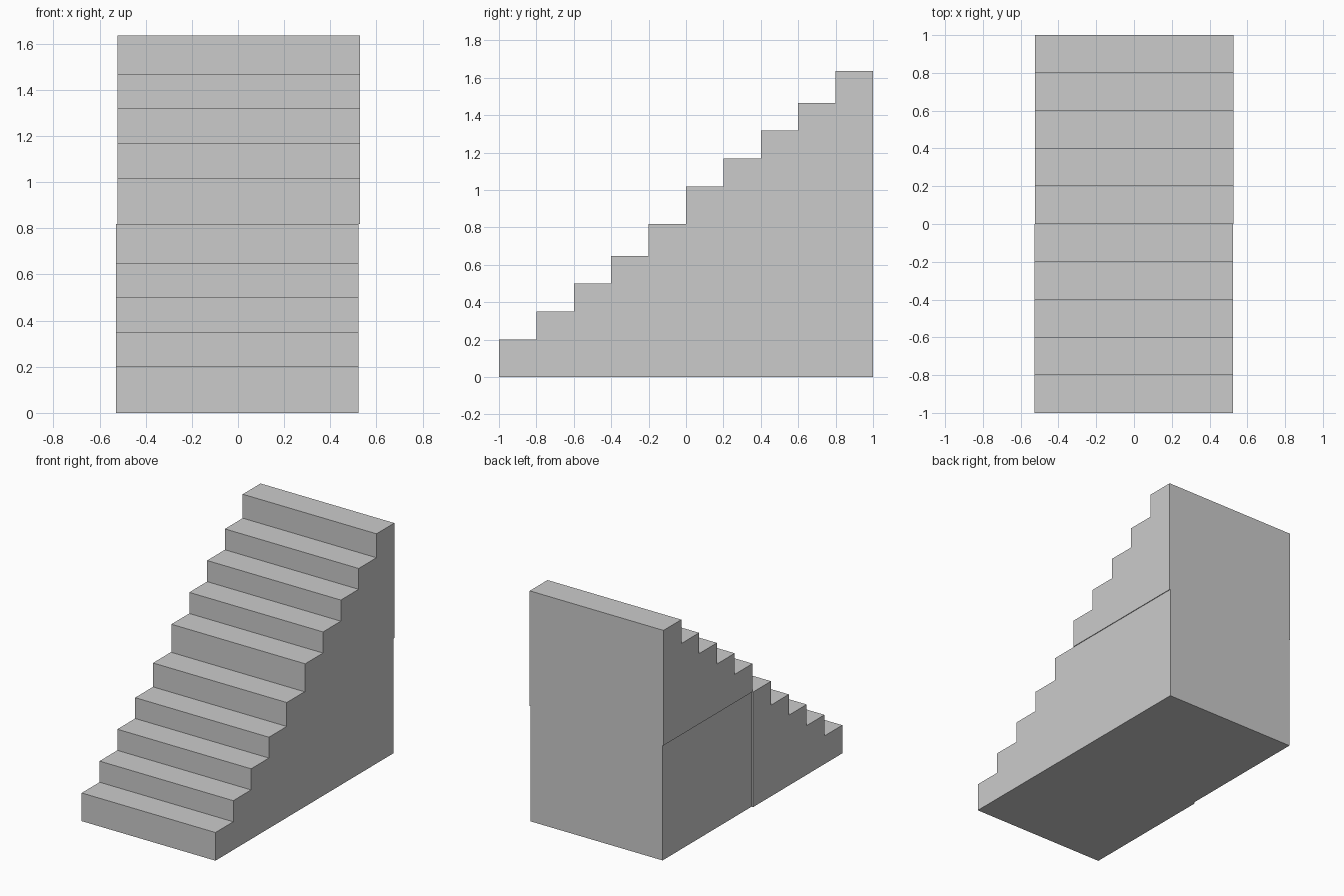
import bpy
import bmesh

if "Cube" in bpy.data.objects:
    bpy.data.objects.remove(bpy.data.objects["Cube"])


def extrude_profile(name, profile, x0, x1):
    """Closed solid from a (y, z) outline swept along x."""
    bm = bmesh.new()
    face = bm.faces.new([bm.verts.new((x0, y, z)) for y, z in profile])
    swept = bmesh.ops.extrude_face_region(bm, geom=[face])["geom"]
    verts = [v for v in swept if isinstance(v, bmesh.types.BMVert)]
    bmesh.ops.translate(bm, verts=verts, vec=(x1 - x0, 0, 0))
    bmesh.ops.recalc_face_normals(bm, faces=bm.faces)
    mesh = bpy.data.meshes.new(name)
    bm.to_mesh(mesh)
    bm.free()
    obj = bpy.data.objects.new(name, mesh)
    bpy.context.collection.objects.link(obj)
    return obj


TREAD = 0.2
HEIGHTS = (0.2, 0.35, 0.5, 0.648, 0.818)
HALF = HEIGHTS[-1]


def flight(name, y0, z0, x0, x1):
    """Five-step solid flight starting at y0, z0."""
    outline = [(y0, z0)]
    for i, h in enumerate(HEIGHTS):
        outline += [(y0 + i * TREAD, z0 + h), (y0 + (i + 1) * TREAD, z0 + h)]
    outline.append((y0 + len(HEIGHTS) * TREAD, z0))
    return extrude_profile(name, outline, x0, x1)


# Two identical flights
flight("lower_flight", -1, 0, -0.528, 0.523)
flight("upper_flight", 0, HALF, -0.523, 0.528)

# Block carrying the upper flight, slightly set in on the left
extrude_profile("support_block", [(0, 0), (0, HALF), (1, HALF), (1, 0)], -0.516, 0.523)
